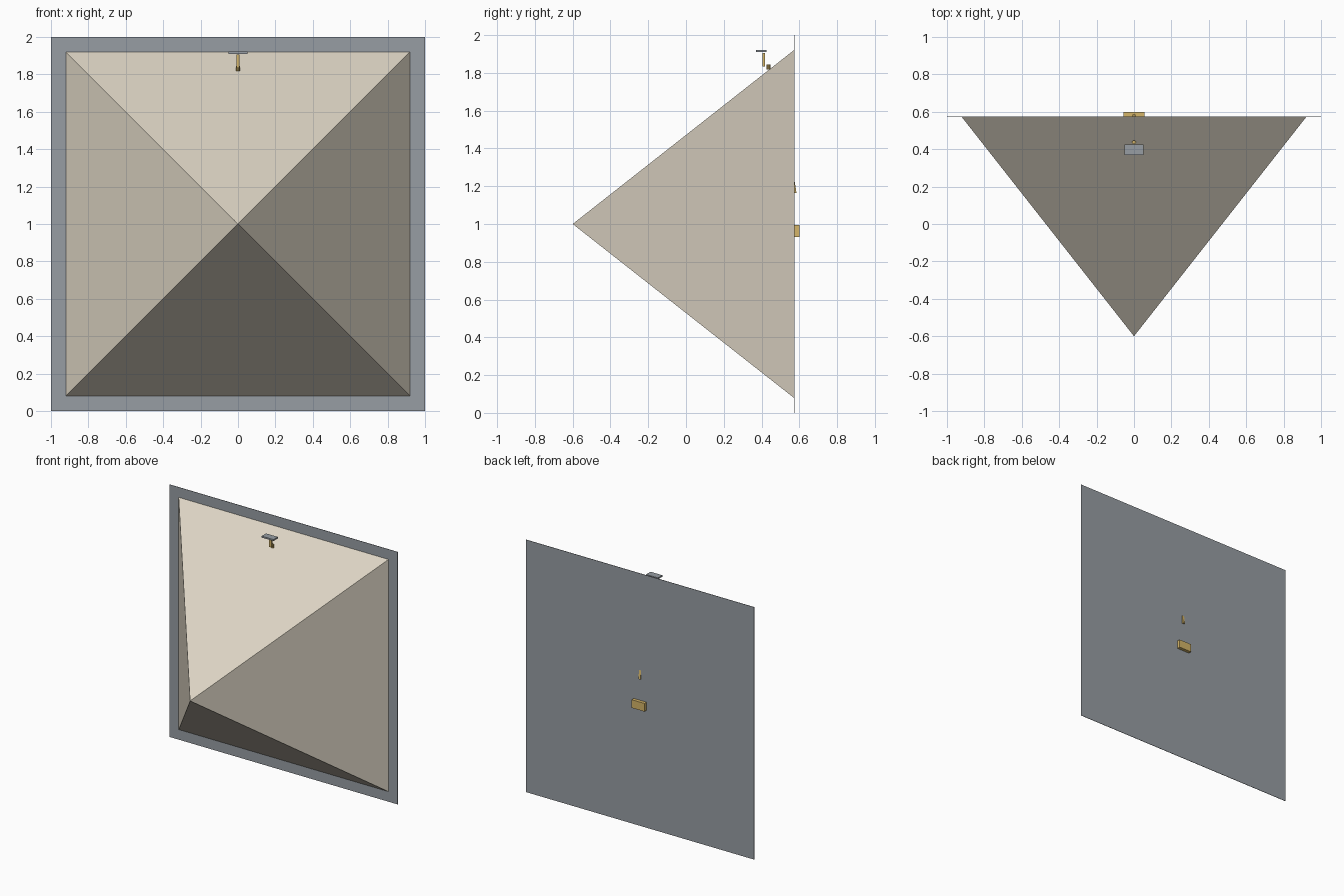
import bpy, bmesh, math
from mathutils import Matrix

if "Cube" in bpy.data.objects:
    bpy.data.objects.remove(bpy.data.objects["Cube"])


def material(name, rgb):
    m = bpy.data.materials.new(name)
    m.diffuse_color = (*rgb, 1)
    m.use_nodes = True
    m.node_tree.nodes["Principled BSDF"].inputs["Base Color"].default_value = m.diffuse_color
    return m


cream = material("cream", (0.72, 0.66, 0.55))
grey = material("slate grey", (0.31, 0.34, 0.37))
gold = material("gold", (0.66, 0.46, 0.14))


def finish(name, bm, mat):
    bmesh.ops.recalc_face_normals(bm, faces=bm.faces)
    mesh = bpy.data.meshes.new(name)
    bm.to_mesh(mesh)
    bm.free()
    mesh.materials.append(mat)
    ob = bpy.data.objects.new(name, mesh)
    bpy.context.collection.objects.link(ob)
    return ob


def box(name, x, y, z, mat):
    """Box from (min, max) pairs on each axis."""
    bm = bmesh.new()
    bmesh.ops.create_cube(bm, size=1)
    for v in bm.verts:
        v.co = [a + (b - a) * (c + 0.5) for (a, b), c in zip((x, y, z), v.co)]
    return finish(name, bm, mat)


def prism(name, half_width, profile, mat):
    """Extrude a (y, z) profile along x."""
    bm = bmesh.new()
    face = bm.faces.new([bm.verts.new((-half_width, y, z)) for y, z in profile])
    ext = bmesh.ops.extrude_face_region(bm, geom=[face])
    for v in ext["geom"]:
        if isinstance(v, bmesh.types.BMVert):
            v.co.x = half_width
    return finish(name, bm, mat)


# Thin square backing panel
box("back_panel", (-1, 1), (0.571, 0.574), (0, 2), grey)

# Four-sided pyramid pointing forward
bm = bmesh.new()
apex = bm.verts.new((0, -0.6, 1))
ring = [bm.verts.new((sx * 0.92, 0.571, 1 + sz * 0.92))
        for sx, sz in ((-1, -1), (1, -1), (1, 1), (-1, 1))]
bm.faces.new(ring)
for i in range(4):
    bm.faces.new((ring[i], ring[(i + 1) % 4], apex))
finish("pyramid", bm, cream)

# Small bracket above the upper slope
box("bracket_cap", (-0.052, 0.052), (0.37, 0.425), (1.91, 1.922), grey)
box("bracket_stem", (-0.009, 0.009), (0.404, 0.419), (1.835, 1.905), gold)

# Short round peg emerging from the slope
bm = bmesh.new()
bmesh.ops.create_cone(bm, cap_ends=True, segments=10, radius1=0.01, radius2=0.01,
                      depth=0.026, matrix=Matrix.Translation((0, 0.437, 1.832)))
finish("peg", bm, gold)

# Fittings on the rear of the panel
box("rear_block", (-0.056, 0.056), (0.574, 0.6), (0.93, 0.995), gold)
prism("rear_wedge", 0.009, [(0.573, 1.24), (0.585, 1.165), (0.573, 1.165)], gold)
